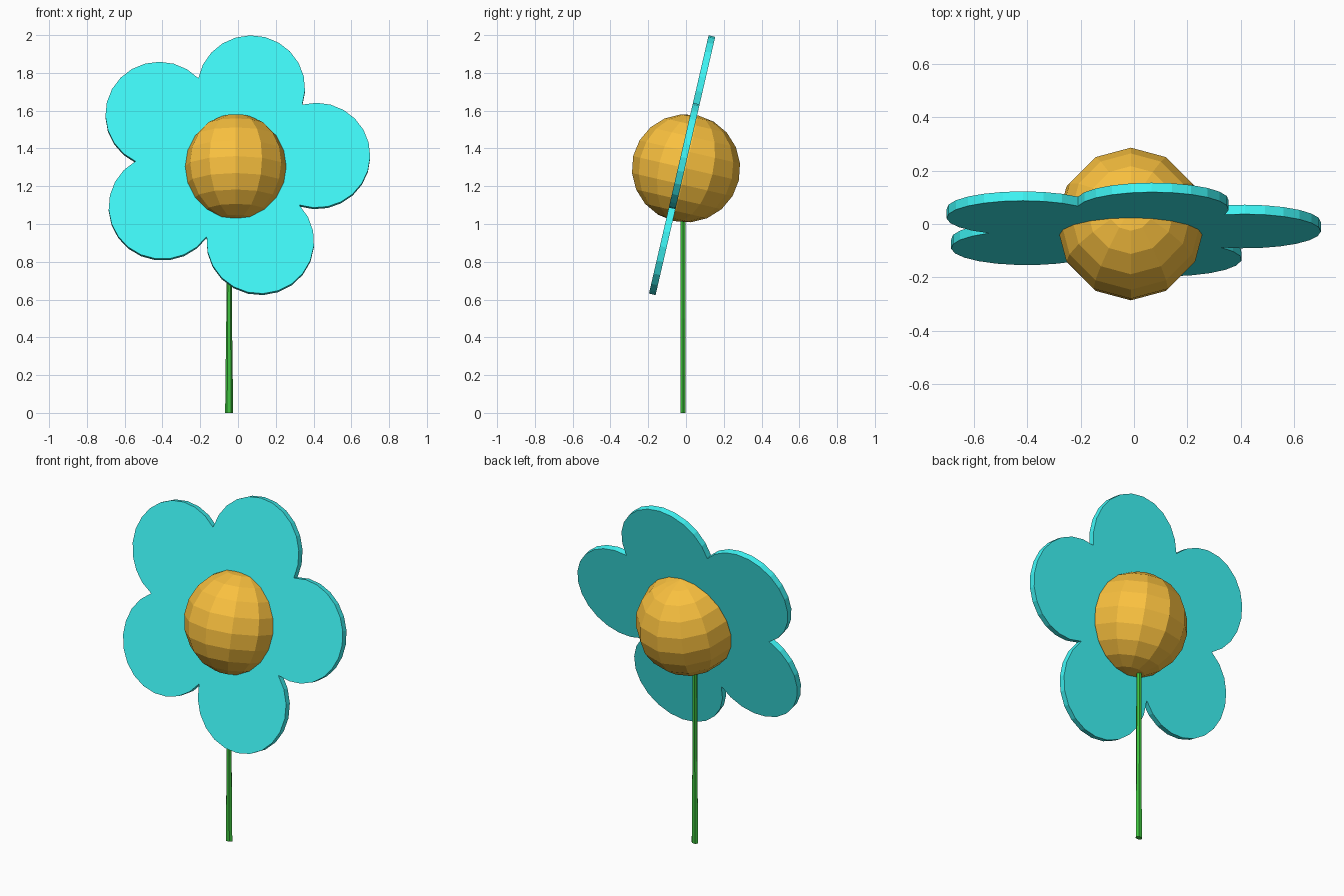
import bpy, bmesh
from math import radians, cos, sin, atan2, pi, ceil
from mathutils import Vector
from mathutils.geometry import intersect_sphere_sphere_2d

if "Cube" in bpy.data.objects:
    bpy.data.objects.remove(bpy.data.objects["Cube"])

TILT = radians(13)


def finish(name, bm, colour):
    bmesh.ops.recalc_face_normals(bm, faces=bm.faces)
    mesh = bpy.data.meshes.new(name)
    bm.to_mesh(mesh)
    bm.free()
    mat = bpy.data.materials.new(name + "_colour")
    mat.diffuse_color = (*colour, 1)
    mat.use_nodes = True
    mat.node_tree.nodes["Principled BSDF"].inputs["Base Color"].default_value = mat.diffuse_color
    mesh.materials.append(mat)
    obj = bpy.data.objects.new(name, mesh)
    bpy.context.collection.objects.link(obj)
    return obj


# petals: outline of five overlapping circles, as one tilted slab
R, THICK, MID_Z = 0.285, 0.036, 1.31
hub = Vector((-0.042, 0.02))
centres = [Vector((x, (z - MID_Z) / cos(TILT))) for x, z in
           [(0.415, 1.36), (0.07, 1.717), (-0.417, 1.577), (-0.40, 1.088), (0.118, 0.905)]]


def notch(a, b):
    hits = intersect_sphere_sphere_2d(a, R, b, R)
    return max(hits, key=lambda p: (p - hub).length)


outline = []
for i, c in enumerate(centres):
    start = notch(centres[i - 1], c) - c
    end = notch(c, centres[(i + 1) % 5]) - c
    a0 = atan2(start.y, start.x)
    sweep = (atan2(end.y, end.x) - a0) % (2 * pi)
    n = ceil(sweep / (2 * pi / 22))
    for k in range(n):
        a = a0 + sweep * k / n
        outline.append((c.x + R * cos(a), c.y + R * sin(a)))

bm = bmesh.new()
face = bm.faces.new([bm.verts.new((u, -THICK / 2, v)) for u, v in outline])
ext = bmesh.ops.extrude_face_region(bm, geom=[face], use_keep_orig=True)
bmesh.ops.translate(bm, vec=(0, THICK, 0),
                    verts=[g for g in ext["geom"] if isinstance(g, bmesh.types.BMVert)])
petals = finish("petals", bm, (0.05, 0.93, 0.93))
petals.location = (0, -0.021, MID_Z)
petals.rotation_euler.x = -TILT

# round flower centre
bm = bmesh.new()
bmesh.ops.create_uvsphere(bm, u_segments=12, v_segments=10, radius=0.287)
centre = finish("flower_centre", bm, (0.95, 0.53, 0.05))
centre.scale = (0.97, 1, 1)
centre.location = (-0.012, 0, 1.295)
centre.rotation_euler = (-TILT, 0, 0)

# thin six-sided stem, slightly tapered
bm = bmesh.new()
rings = []
for z, w in [(0, 0.021), (0.2, 0.019), (0.5, 0.015), (1.1, 0.013)]:
    rings.append([bm.verts.new((-0.047 + w * cos(k * pi / 3), -0.016 + 0.015 * sin(k * pi / 3), z))
                  for k in range(6)])
for lo, hi in zip(rings, rings[1:]):
    for k in range(6):
        j = (k + 1) % 6
        bm.faces.new((lo[k], lo[j], hi[j], hi[k]))
bm.faces.new(rings[0])
bm.faces.new(rings[-1])
finish("stem", bm, (0.05, 0.55, 0.05))
